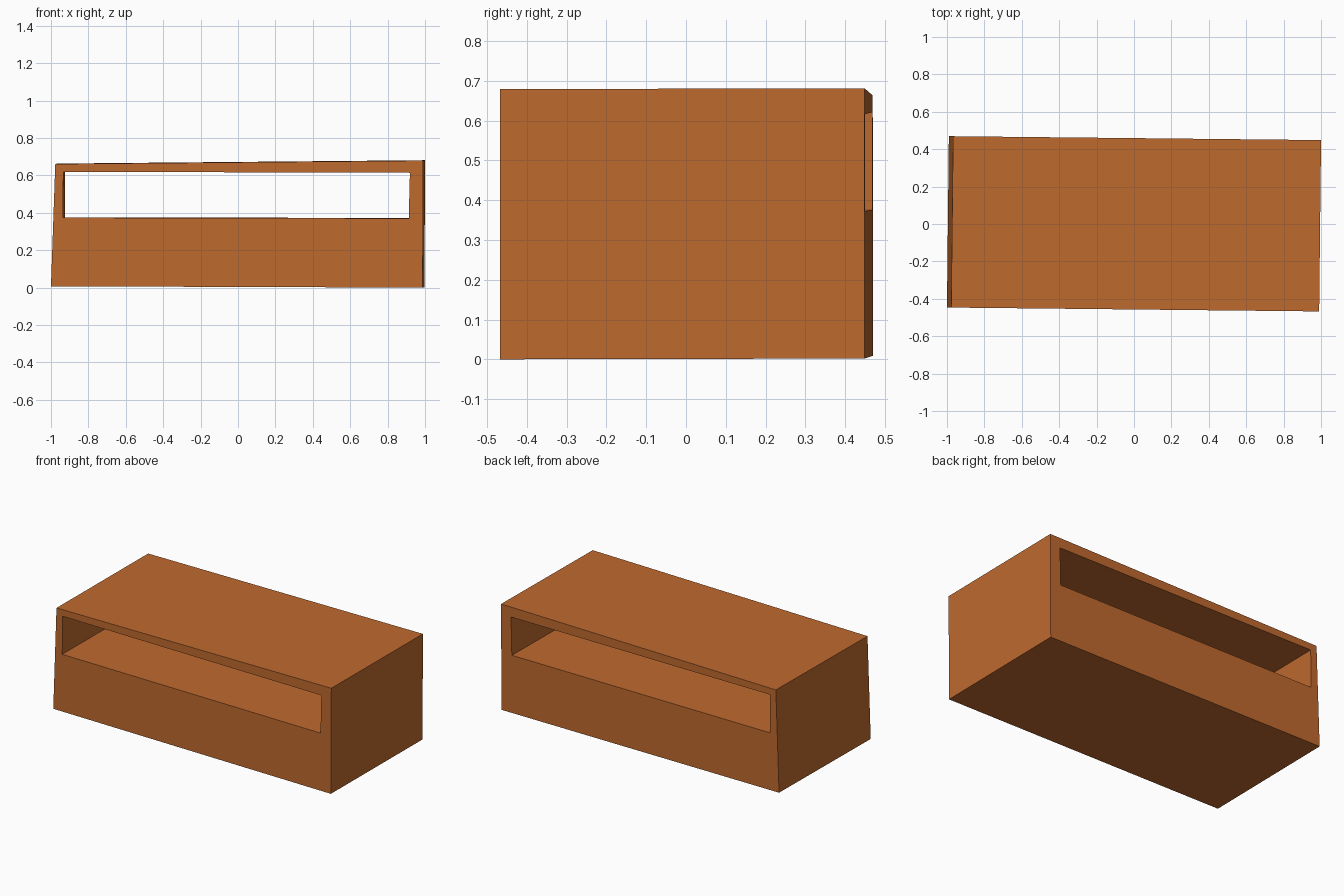
import bpy, bmesh

if "Cube" in bpy.data.objects:
    bpy.data.objects.remove(bpy.data.objects["Cube"])

# Warm orange-brown paint
mat = bpy.data.materials.new("orange brown wood")
mat.diffuse_color = (0.52, 0.142, 0.028, 1.0)
mat.use_nodes = True
mat.node_tree.nodes["Principled BSDF"].inputs["Base Color"].default_value = mat.diffuse_color

# Slightly crooked front profiles (x, z), bottom-left going round
outer = [(-1.0, 0.007), (0.987, 0.0), (0.99, 0.679), (-0.977, 0.661)]
inner = [(-0.936, 0.374), (0.913, 0.370), (0.919, 0.614), (-0.934, 0.619)]
depth = (0.010, 0.916, 0.002)      # skewed sweep from front to back

bm = bmesh.new()


def ring(profile, t):
    """Profile loop placed at depth t (0 front, 1 back)."""
    return [bm.verts.new((x + depth[0] * t,
                          -0.457 - 0.0105 * x + depth[1] * t,
                          z + depth[2] * t)) for x, z in profile]


# Box shell with a slot running right through
of, ob = ring(outer, 0), ring(outer, 1)
hf, hb = ring(inner, 0), ring(inner, 1)
for i in range(4):
    j = (i + 1) % 4
    bm.faces.new((of[i], of[j], hf[j], hf[i]))   # front frame
    bm.faces.new((ob[j], ob[i], hb[i], hb[j]))   # back frame
    bm.faces.new((of[j], of[i], ob[i], ob[j]))   # outer walls
    bm.faces.new((hf[i], hf[j], hb[j], hb[i]))   # slot walls
bmesh.ops.recalc_face_normals(bm, faces=bm.faces[:])

mesh = bpy.data.meshes.new("slotted_cabinet")
bm.to_mesh(mesh)
bm.free()
mesh.materials.append(mat)
obj = bpy.data.objects.new("slotted_cabinet", mesh)
bpy.context.collection.objects.link(obj)
